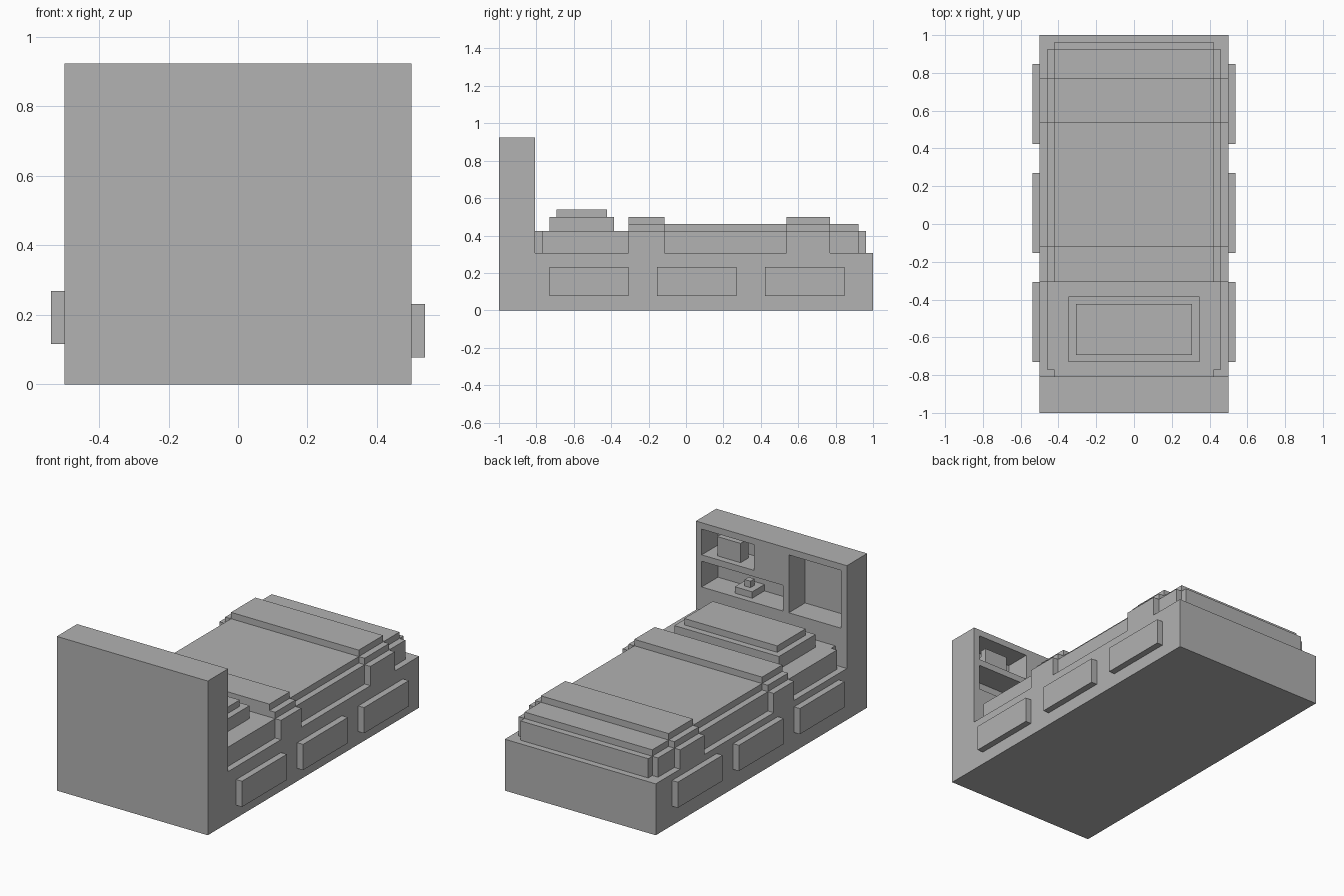
import bpy
import bmesh
from mathutils import Vector

if "Cube" in bpy.data.objects:
    bpy.data.objects.remove(bpy.data.objects["Cube"], do_unlink=True)

U = 1 / 26  # the block grid that all parts sit on

grey = bpy.data.materials.new("plain grey")
grey.use_nodes = True
COLOUR = (0.445, 0.445, 0.445, 1)
grey.diffuse_color = COLOUR
grey.node_tree.nodes["Principled BSDF"].inputs["Base Color"].default_value = COLOUR


def prism(name, outline, sweep):
    """Extrude a flat outline along a vector."""
    bm = bmesh.new()
    face = bm.faces.new([bm.verts.new(p) for p in outline])
    grown = bmesh.ops.extrude_face_region(bm, geom=[face], use_keep_orig=True)
    moved = [g for g in grown["geom"] if isinstance(g, bmesh.types.BMVert)]
    bmesh.ops.translate(bm, verts=moved, vec=Vector(sweep))
    bmesh.ops.recalc_face_normals(bm, faces=bm.faces[:])
    mesh = bpy.data.meshes.new(name)
    bm.to_mesh(mesh)
    bm.free()
    mesh.materials.append(grey)
    obj = bpy.data.objects.new(name, mesh)
    bpy.context.collection.objects.link(obj)
    return obj


def box(name, x, y, z):
    """Box from a (low, high) pair on each axis."""
    corners = [(x[0], y[0], z[0]), (x[1], y[0], z[0]),
               (x[1], y[1], z[0]), (x[0], y[1], z[0])]
    return prism(name, corners, (0, 0, z[1] - z[0]))


BASE, BED, SHEET, FOLD = 8 * U, 11 * U, 12 * U, 13 * U
HEAD = -21 * U   # inner face of the headboard
HALF = 13 * U

# Bed base and headboard in one piece
side = [(-1, 0), (1, 0), (1, BASE), (HEAD, BASE), (HEAD, 24 * U), (-1, 24 * U)]
frame = prism("bed_frame", [(-HALF, y, z) for y, z in side], (2 * HALF, 0, 0))

# Shelf niches cut in the headboard
niches = {
    "tall_niche": ((-12, -3), (14, 23)),
    "lower_niche": ((-2, 12), (14, 18)),
    "upper_niche": ((3, 12), (19, 23)),
}
for name, (xs, zs) in niches.items():
    cutter = box(name + "_cutter", [v * U for v in xs],
                 (HEAD - 4 * U, HEAD + U), [v * U for v in zs])
    cutter.hide_render = True
    cut = frame.modifiers.new(name, "BOOLEAN")
    cut.operation = "DIFFERENCE"
    cut.solver = "EXACT"
    cut.object = cutter
    bpy.context.view_layer.objects.active = frame
    bpy.ops.object.modifier_apply(modifier=name)
    bpy.data.objects.remove(cutter, do_unlink=True)

# Mattress with notched corners
wide, slim = 12 * U, 11 * U
y0, y1, y2, y3 = HEAD, HEAD + U, 24 * U, 25 * U
half = [(slim, y0), (slim, y1), (wide, y1), (wide, y2), (slim, y2), (slim, y3)]
outline = half + [(-x, y) for x, y in reversed(half)]
prism("mattress", [(x, y, BASE) for x, y in outline], (0, 0, BED - BASE))

# Blanket
box("blanket", (-slim, slim), (-8 * U, 24 * U), (BED, SHEET))

# Folded bands stepping over the blanket and down both sides
right = [(wide, BASE), (HALF, BASE), (HALF, BED), (wide, BED),
         (wide, SHEET), (slim, SHEET), (slim, FOLD)]
inner = [(slim, SHEET), (slim, BED), (wide, BED)]
step = [(HALF, BASE), (HALF, BED), (wide, BED), (wide, SHEET),
        (slim, SHEET), (slim, FOLD)]
band = step + [(-x, z) for x, z in reversed(step)]
for name, start, end in (("head_band", -8, -3), ("foot_band", 14, 20)):
    prism(name, [(x, start * U, z) for x, z in band], (0, (end - start) * U, 0))

# Pillow
box("pillow", (-9 * U, 9 * U), (-19 * U, -10 * U), (BED, FOLD))
box("pillow_top", (-8 * U, 8 * U), (-18 * U, -11 * U), (FOLD, 14 * U))

# Drawers, set one block higher on the right side
for label, sign, low in (("left", 1, 2), ("right", -1, 3)):
    for i, start in enumerate((-19, -4, 11)):
        xs = sorted((sign * HALF, sign * 14 * U))
        box(f"{label}_drawer_{i + 1}", xs, (start * U, (start + 11) * U),
            (low * U, (low + 4) * U))

# Small items on the shelves
box("shelf_box", (6 * U, 10 * U), (HEAD - 3 * U, HEAD - U), (19 * U, 21 * U))
box("shelf_box_top", (6 * U, 8 * U), (HEAD - 3 * U, HEAD - U), (21 * U, 22 * U))
box("shelf_box_rim", (8 * U, 10 * U), (HEAD - 2 * U, HEAD - U), (21 * U, 22 * U))
box("shelf_tray", (4 * U, 7 * U), (HEAD - 4 * U, HEAD - U), (14 * U, 15 * U))
box("tray_block", (5 * U, 6 * U), (HEAD - 3 * U, HEAD - 2 * U), (15 * U, 16 * U))
